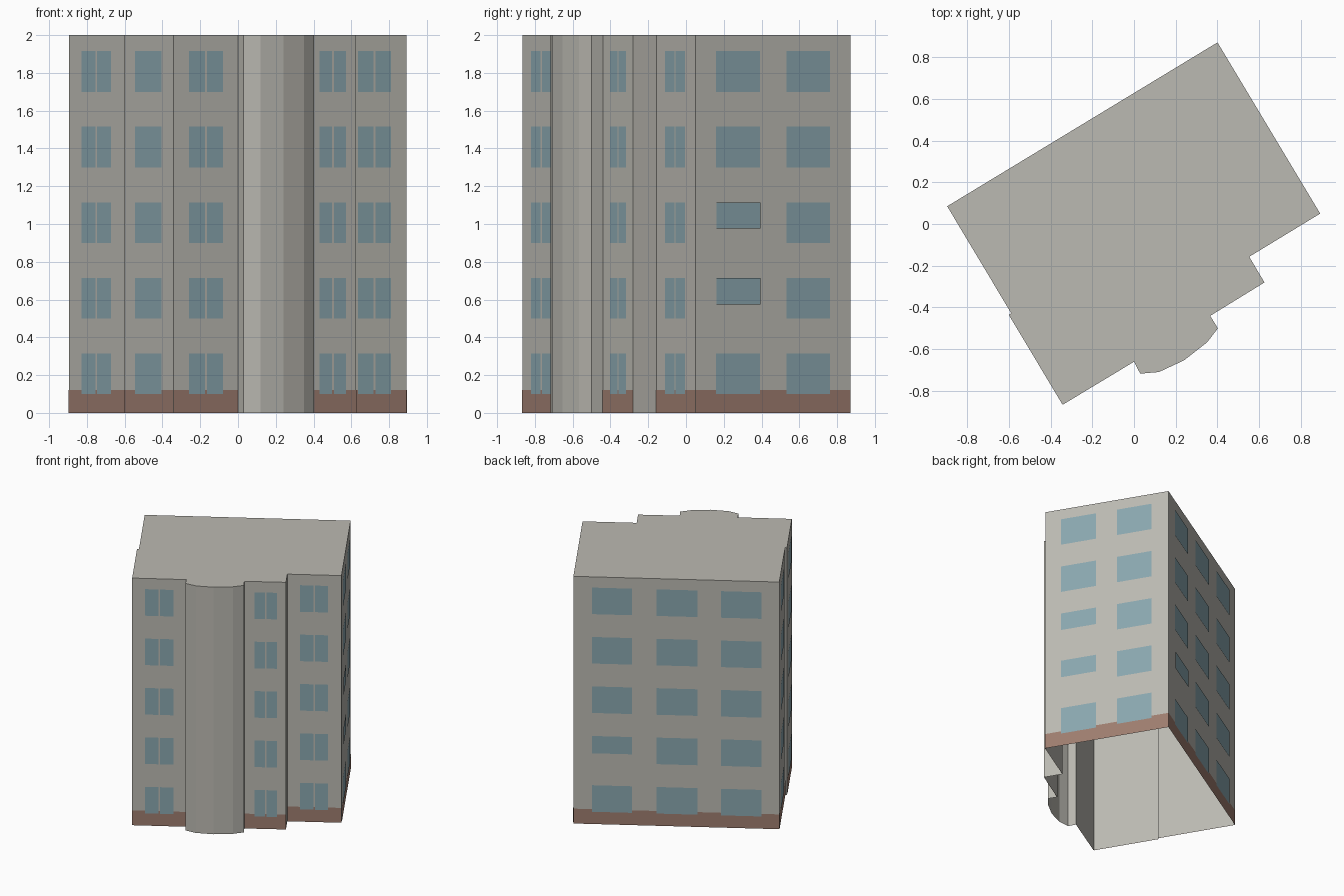
import bpy, bmesh
from mathutils import Vector

cube = bpy.data.objects.get("Cube")
if cube:
    bpy.data.objects.remove(cube)


def material(name, rgb):
    m = bpy.data.materials.new(name)
    m.use_nodes = True
    m.diffuse_color = (*rgb, 1)
    m.node_tree.nodes["Principled BSDF"].inputs["Base Color"].default_value = (*rgb, 1)
    return m


WALL = material("warm_grey_plaster", (0.50, 0.49, 0.445))
GLASS = material("blue_grey_glass", (0.255, 0.385, 0.43))
BASE = material("brown_plinth", (0.34, 0.205, 0.16))

HEIGHT = 2.0
PLINTH_TOP = 0.12
STOREYS = 5
PITCH = 0.4
SILL, HEAD = 0.10, 0.315


def finish(name, bm, mat):
    mesh = bpy.data.meshes.new(name)
    bm.to_mesh(mesh)
    bm.free()
    mesh.materials.append(mat)
    obj = bpy.data.objects.new(name, mesh)
    bpy.context.collection.objects.link(obj)
    return obj


def plate(bm, wall, t0, t1, z0, z1, out):
    """Flat panel lying just outside a wall, between fractions t0 and t1."""
    a, b = Vector(wall[0]), Vector(wall[1])
    d = b - a
    n = Vector((d.y, -d.x)).normalized() * out
    p, q = a + d * t0 + n, a + d * t1 + n
    bm.faces.new([bm.verts.new(c) for c in
                  ((*p, z0), (*q, z0), (*q, z1), (*p, z1))])


# Footprint, counter-clockwise from the left corner
left, back, right = (-0.895, 0.085), (0.40, 0.87), (0.892, 0.05)
left_in, left_out, front = (-0.588, -0.428), (-0.60, -0.435), (-0.342, -0.866)
bay_start, bay_end = (0.0, -0.66), (0.365, -0.44)
bay = [(0.03, -0.717), (0.12, -0.709), (0.24, -0.653), (0.35, -0.567), (0.402, -0.50)]
mid_end, step_in = (0.625, -0.28), (0.552, -0.157)
outline = [left, left_in, left_out, front, bay_start, *bay, bay_end,
           mid_end, step_in, right, back]

# Shell: outer walls and roof, open underneath
bm = bmesh.new()
low = [bm.verts.new((*p, 0)) for p in outline]
high = [bm.verts.new((*p, HEIGHT)) for p in outline]
for i in range(len(outline)):
    j = (i + 1) % len(outline)
    bm.faces.new((low[i], low[j], high[j], high[i]))
bm.faces.new(high)
finish("building_shell", bm, WALL)

# Walls: name, ends, window spans along the wall, whether each window is split
walls = [
    ("left_rear", (left, left_in), [(0.225, 0.74)], True),
    ("left_front", (left_out, front), [(0.23, 0.77)], False),
    ("front_left", (front, bay_start), [(0.235, 0.765)], True),
    ("front_middle", (bay_end, mid_end), [(0.25, 0.79)], True),
    ("front_right", (step_in, right), [(0.235, 0.755)], True),
    ("right_side", (right, back), [(0.13, 0.415), (0.585, 0.865)], False),
    ("back", (back, left), [(0.092, 0.286), (0.403, 0.602), (0.718, 0.913)], False),
]
# Half-open windows (wall, column, storey) show only their upper part
half_open = {("right_side", 0, 1), ("right_side", 0, 2), ("back", 0, 1)}

for name, ends, spans, split in walls:
    # Plinth strip
    bm = bmesh.new()
    plate(bm, ends, 0, 1, 0, PLINTH_TOP, 0.002)
    finish(name + "_plinth", bm, BASE)

    # Windows
    bm = bmesh.new()
    gap = 0.006 / (Vector(ends[1]) - Vector(ends[0])).length
    for col, (t0, t1) in enumerate(spans):
        mid = (t0 + t1) / 2
        panes = [(t0, mid - gap), (mid + gap, t1)] if split else [(t0, t1)]
        for storey in range(STOREYS):
            z0, z1 = SILL + PITCH * storey, HEAD + PITCH * storey
            out = 0.004
            if (name, col, storey) in half_open:
                z0, out = z1 - 0.14, 0.007
            for s, e in panes:
                plate(bm, ends, s, e, z0, z1, out)
    finish(name + "_windows", bm, GLASS)
